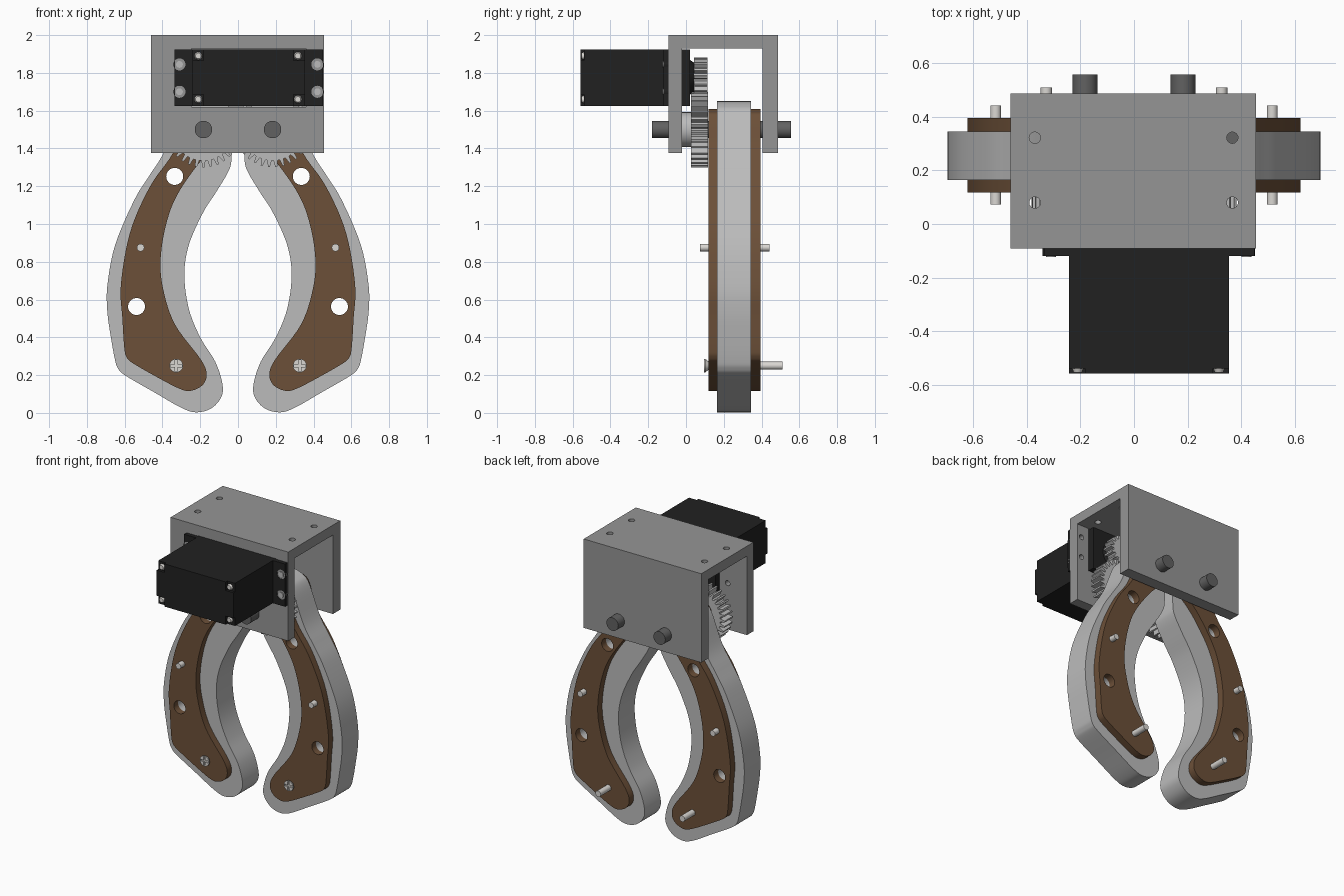
import bpy, bmesh
from math import sin, cos, pi, radians
from mathutils import Matrix, Vector

if "Cube" in bpy.data.objects:
    bpy.data.objects.remove(bpy.data.objects["Cube"])


def material(name, c):
    m = bpy.data.materials.new(name)
    m.diffuse_color = (*c, 1)
    m.use_nodes = True
    m.node_tree.nodes["Principled BSDF"].inputs["Base Color"].default_value = m.diffuse_color
    return m


PLATE_GREY = material("plate_grey", (0.3, 0.3, 0.3))
DARK = material("dark_steel", (0.12, 0.12, 0.12))
BLACK = material("black_plastic", (0.015, 0.015, 0.015))
BROWN = material("brown_plate", (0.15, 0.08, 0.04))
LIGHT = material("light_grey", (0.5, 0.5, 0.5))
STEEL = material("bright_steel", (0.7, 0.68, 0.65))


def finish(name, mesh, mat):
    bm = bmesh.new()
    bm.from_mesh(mesh)
    bmesh.ops.remove_doubles(bm, verts=bm.verts, dist=1e-5)
    bmesh.ops.recalc_face_normals(bm, faces=bm.faces)
    bm.to_mesh(mesh)
    bm.free()
    mesh.materials.clear()
    mesh.materials.append(mat)
    ob = bpy.data.objects.new(name, mesh)
    bpy.context.collection.objects.link(ob)
    return ob


def prism(name, loops, y0, y1, mat):
    """Extrude x/z outlines (later loops are holes) from y0 to y1."""
    cu = bpy.data.curves.new(name, 'CURVE')
    cu.dimensions, cu.fill_mode, cu.extrude = '2D', 'BOTH', (y1 - y0) / 2
    for pts in loops:
        s = cu.splines.new('POLY')
        s.points.add(len(pts) - 1)
        for p, (x, z) in zip(s.points, pts):
            p.co = (x, z, 0, 1)
        s.use_cyclic_u = True
    tmp = bpy.data.objects.new("tmp", cu)
    me = bpy.data.meshes.new_from_object(tmp)
    bpy.data.objects.remove(tmp)
    me.transform(Matrix.Translation((0, (y0 + y1) / 2, 0)) @ Matrix.Rotation(pi / 2, 4, 'X'))
    return finish(name, me, mat)


def cone(name, loc, axis, r1, r2, depth, mat, n=32):
    """Cone or cylinder starting at loc and running along axis."""
    bm = bmesh.new()
    rot = Vector(axis).to_track_quat('Z', 'Y').to_matrix().to_4x4()
    mtx = Matrix.Translation(loc) @ rot @ Matrix.Translation((0, 0, depth / 2))
    bmesh.ops.create_cone(bm, cap_ends=True, segments=n, radius1=r1, radius2=r2, depth=depth, matrix=mtx)
    me = bpy.data.meshes.new(name)
    bm.to_mesh(me)
    bm.free()
    return finish(name, me, mat)


def circle(x, z, r, n=32):
    return [(x + r * cos(2 * pi * i / n), z + r * sin(2 * pi * i / n)) for i in range(n)]


def rect(x0, x1, z0, z1):
    return [(x0, z0), (x1, z0), (x1, z1), (x0, z1)]


def plus(x0, x1, z0, z1, c, d):
    """Rectangle with its four corners notched by c by d."""
    return [(x0 + c, z0), (x1 - c, z0), (x1 - c, z0 + d), (x1, z0 + d), (x1, z1 - d), (x1 - c, z1 - d),
            (x1 - c, z1), (x0 + c, z1), (x0 + c, z1 - d), (x0, z1 - d), (x0, z0 + d), (x0 + c, z0 + d)]


def gear(x, z, ro, ri, teeth, phase):
    pts = []
    for i in range(teeth):
        for f, r in ((-.33, ri), (-.13, ro), (.13, ro), (.33, ri)):
            a = 2 * pi * (i + f + phase) / teeth
            pts.append((x + r * cos(a), z + r * sin(a)))
    return pts


def smooth(pts, n=6):
    """Closed Catmull-Rom curve through the points."""
    out, m = [], len(pts)
    for i in range(m):
        p = [Vector(pts[(i + k) % m]) for k in (-1, 0, 1, 2)]
        for j in range(n):
            t = j / n
            q = 0.5 * (2 * p[1] + (p[2] - p[0]) * t + (2 * p[0] - 5 * p[1] + 4 * p[2] - p[3]) * t * t
                       + (3 * p[1] - p[0] - 3 * p[2] + p[3]) * t ** 3)
            out.append((q.x, q.y))
    return out


SX, SZ = 0.183, 1.5          # finger pivot
GX, GZ = 0.183, 1.777        # servo axis
FLANGE = [(x, z) for x in (-0.31, 0.42) for z in (1.70, 1.845)]

# bracket: block with channel, servo opening and screw holes cut away
bracket = prism("bracket", [rect(-0.46, 0.455, 1.375, 2.0)], -0.092, 0.487, PLATE_GREY)
cutters = [prism("cut", [rect(-0.6, 0.6, 1.2, 1.93)], -0.02, 0.405, PLATE_GREY),
           prism("cut", [rect(-0.245, 0.36, 1.62, 1.93 - 0.002)], -0.2, 0.05, PLATE_GREY)]
cutters += [prism("cut", [circle(x, z, 0.018, 20)], -0.2, 0.05, PLATE_GREY) for x, z in FLANGE]
cutters += [cone("cut", (x, y, 1.85), (0, 0, 1), 0.021, 0.021, 0.3, PLATE_GREY, 24)
            for x in (-0.37, 0.367) for y in (0.08, 0.322)]
bpy.context.view_layer.objects.active = bracket
for c in cutters:
    c.hide_render = True
    mod = bracket.modifiers.new("cut", 'BOOLEAN')
    mod.operation, mod.solver, mod.object = 'DIFFERENCE', 'EXACT', c
    bpy.ops.object.modifier_apply(modifier=mod.name)
    bpy.data.objects.remove(c)

# servo: body, notched end cover, flange, screws, output horn and gear
prism("servo_body", [rect(-0.242, 0.355, 1.625, 1.925)], -0.54, 0.02, BLACK)
prism("servo_cover", [plus(-0.242, 0.355, 1.625, 1.925, 0.06, 0.06)], -0.558, -0.54, BLACK)
prism("servo_flange", [rect(-0.335, 0.45, 1.625, 1.925)] + [circle(x, z, 0.032) for x, z in FLANGE],
      -0.12, -0.092, BLACK)
for x, z in FLANGE:
    prism("flange_washer", [circle(x, z, 0.032)], -0.118, -0.092, PLATE_GREY)
    prism("flange_screw", [circle(x, z, 0.018)], -0.124, -0.118, LIGHT)
for x in (-0.21, 0.317):
    for z in (1.66, 1.89):
        cone("cover_screw", (x, -0.54, z), (0, -1, 0), 0.021, 0.015, 0.014, STEEL, 20)
cone("servo_horn", (GX, 0.02, GZ), (0, 1, 0), 0.092, 0.075, 0.025, BLACK)
prism("servo_gear", [gear(GX, GZ, 0.105, 0.08, 16, 0)], 0.042, 0.115, LIGHT)

# finger outlines for the left side: rounded top about the pivot, then down the outer edge
BODY = [(-SX + .15 * cos(radians(a)), SZ + .15 * sin(radians(a))) for a in range(0, 151, 30)] + [
    (-0.395, 1.375), (-0.47, 1.255), (-0.55, 1.125), (-0.65, 0.89), (-0.691, 0.68), (-0.692, 0.54),
    (-0.673, 0.4), (-0.652, 0.285), (-0.635, 0.235), (-0.595, 0.197), (-0.44, 0.107), (-0.30, 0.027),
    (-0.22, 0.003), (-0.14, 0.025), (-0.088, 0.085), (-0.083, 0.155), (-0.12, 0.27), (-0.2, 0.4),
    (-0.26, 0.55), (-0.284, 0.73), (-0.26, 0.89), (-0.185, 1.06), (-0.115, 1.17), (-0.05, 1.28), (-0.034, 1.35)]
PLATE = [(-SX + .11 * cos(radians(a)), SZ + .11 * sin(radians(a))) for a in range(-30, 151, 30)] + [
    (-0.345, 1.375), (-0.465, 1.2), (-0.57, 0.96), (-0.62, 0.68), (-0.612, 0.5), (-0.602, 0.345),
    (-0.59, 0.295), (-0.555, 0.262), (-0.43, 0.19), (-0.31, 0.128), (-0.25, 0.117), (-0.19, 0.145),
    (-0.166, 0.2), (-0.195, 0.28), (-0.333, 0.467), (-0.395, 0.65), (-0.41, 0.81), (-0.38, 1.0),
    (-0.32, 1.157), (-0.2, 1.33)]

for side, s in (("left", 1), ("right", -1)):
    def flip(pts):
        return [(s * x, z) for x, z in pts]
    holes = [circle(-0.335 * s, 1.252, 0.045), circle(-0.537 * s, 0.563, 0.045)]
    # finger with a cover plate on both faces
    prism(side + "_finger", [flip(smooth(BODY))] + holes, 0.165, 0.345, LIGHT)
    for part, y0, y1 in (("front", 0.118, 0.165), ("back", 0.345, 0.395)):
        prism(f"{side}_{part}_plate", [flip(smooth(PLATE))] + holes, y0, y1, BROWN)
    # pivot shaft, bushing and gear
    px = -SX * s
    prism(side + "_shaft", [circle(px, SZ, 0.046)], -0.18, 0.557, DARK)
    prism(side + "_bushing", [circle(px, SZ, 0.092)], -0.02, 0.027, LIGHT)
    prism(side + "_gear", [gear(px, SZ, 0.2, 0.165, 32, 0 if s > 0 else 0.5)], 0.027, 0.116, LIGHT)
    # pin and countersunk cross-head screw
    prism(side + "_pin", [circle(-0.516 * s, 0.875, 0.02, 24)], 0.073, 0.442, STEEL)
    x, z = -0.327 * s, 0.25
    prism(side + "_screw", [circle(x, z, 0.021, 24)], 0.11, 0.51, STEEL)
    cone(side + "_screw_head", (x, 0.102, z), (0, 1, 0), 0.035, 0.021, 0.02, STEEL)
    prism(side + "_screw_cross", [circle(x, z, 0.036), plus(x - .03, x + .03, z - .03, z + .03, .024, .024)],
          0.094, 0.102, STEEL)

# smooth curved sides, keep edges sharp
for ob in bpy.context.collection.objects:
    ob.select_set(True)
bpy.context.view_layer.objects.active = bracket
bpy.ops.object.shade_smooth_by_angle(angle=radians(30))
